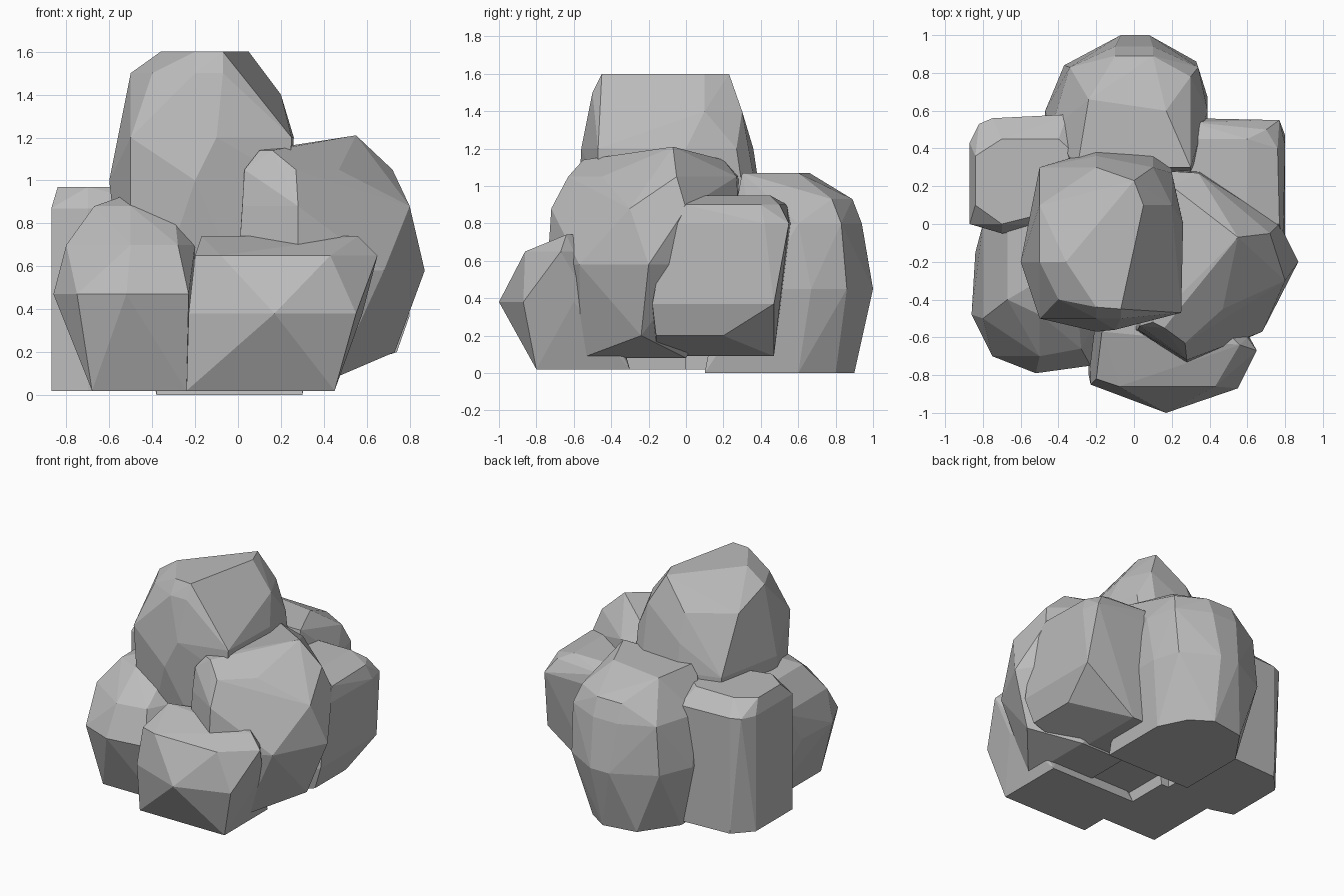
import bpy
import bmesh
import math

# Remove the default object
default_cube = bpy.data.objects.get("Cube")
if default_cube:
    bpy.data.objects.remove(default_cube, do_unlink=True)

# One plain stone colour
stone = bpy.data.materials.new("stone grey")
stone.use_nodes = True
stone_colour = (.5, .5, .5, 1)
stone.diffuse_color = stone_colour
shader = next(n for n in stone.node_tree.nodes if n.type == "BSDF_PRINCIPLED")
shader.inputs["Base Color"].default_value = stone_colour
shader.inputs["Roughness"].default_value = .9


def block(left, right, front, back):
    """Corners of a plain rectangular outline."""
    return [(x, y) for x in (left, right) for y in (front, back)]


def boulder(name, *levels):
    """Wrap a faceted convex rock around outlines stacked by height."""
    bm = bmesh.new()
    for height, outline in levels:
        for x, y in outline:
            bm.verts.new((x, y, height))

    # Convex skin, dropping every point that ends up inside it
    hull = bmesh.ops.convex_hull(bm, input=bm.verts[:], use_existing_faces=False)
    buried = {v for key in ("geom_interior", "geom_unused") for v in hull[key]
              if isinstance(v, bmesh.types.BMVert) and v.is_valid}
    bmesh.ops.delete(bm, geom=list(buried), context="VERTS")

    # Merge nearly level triangles into broad chiselled facets
    bmesh.ops.dissolve_limit(bm, angle_limit=math.radians(4),
                             verts=bm.verts[:], edges=bm.edges[:])
    bmesh.ops.recalc_face_normals(bm, faces=bm.faces[:])

    mesh = bpy.data.meshes.new(name)
    bm.to_mesh(mesh)
    bm.free()
    mesh.materials.append(stone)
    rock = bpy.data.objects.new(name, mesh)
    bpy.context.collection.objects.link(rock)


# Height of the shared underside of most rocks
underside = .02

# Tall rock rising through the middle of the pile, its crown sloping back
boulder("centre_boulder",
        (.1, block(-.5, .2, -.4, .3)),
        (1, [(-.6, -.2), (-.5, .3), (-.2, .39), (.1, .37), (.2, .3),
             (.26, 0), (.24, -.47), (-.2, -.57), (-.5, -.47)]),
        (1.2, [(-.56, -.2), (-.2, .36), (.2, .27), (.26, 0),
               (.25, -.47), (-.1, -.56), (-.5, -.5)]),
        (1.4, [(-.5, .1), (-.2, .3), (.1, .3), (.2, .1)]),
        (1.5, [(-.5, -.2), (-.4, -.4), (-.2, -.5), (-.07, -.5)]),
        (1.6, [(-.36, -.2), (-.2, -.44), (-.07, -.45), (.05, .1),
               (0, .23)]))

# Rounded rock at the back, the only one touching the ground
boulder("back_boulder",
        (0, block(-.38, .3, .1, .6) + [(.2, .8), (.05, .9), (-.2, .86)]),
        (.45, [(-.47, .3), (-.47, .6), (-.37, .84), (-.07, 1), (.08, 1),
               (.33, .86), (.39, .67), (.39, .4)]),
        (.8, [(-.44, .5), (-.34, .83), (-.1, .94), (.1, .94),
              (.34, .83), (.39, .6)]),
        (.93, [(-.25, .78), (-.1, .89), (.1, .89), (.3, .78)]),
        (1.07, [(-.3, .3), (-.24, .66), (.17, .6), (.3, .3)]))

# Steep, blocky rock on the back of the -x side
steep_plan = block(-.87, -.3, 0, .43) + [(-.75, .56), (-.35, .58), (-.7, -.05)]
boulder("back_right_boulder",
        (underside, steep_plan),
        (.87, steep_plan + [(-.82, .53)]),
        (.97, block(-.84, -.3, .1, .36) + [(-.7, .45), (-.4, .45), (-.7, 0)]))

# Domed rock on the front of the -x side
boulder("front_right_boulder",
        (underside, block(-.68, -.24, -.6, 0)),
        (.47, [(-.86, -.48), (-.75, -.7), (-.52, -.79), (-.23, -.75),
               (-.2, 0), (-.84, -.15)]),
        (.7, [(-.8, -.5), (-.5, -.7), (-.28, -.66), (-.2, -.5),
              (-.2, 0), (-.8, 0)]),
        (.88, block(-.67, -.3, -.4, 0) + [(-.5, -.48)]),
        (.94, block(-.5, -.4, -.3, 0)))

# Low rock with a pointed nose at the front
boulder("front_boulder",
        (underside, block(-.24, .45, -.8, -.3)),
        (.38, [(-.23, -.85), (.17, -1), (.55, -.87), (.58, -.6)]),
        (.65, [(-.2, -.82), (-.08, -.86), (.43, -.86), (.65, -.67),
               (.6, -.6)]),
        (.74, [(-.17, -.57), (.1, -.5), (.5, -.58), (.56, -.64)]))

# Large leaning rock on the front of the +x side
boulder("front_left_boulder",
        (.08, block(.1, .45, -.56, 0)),
        (.2, [(.73, -.24)]),
        (.58, [(.87, -.2), (.68, -.57), (.28, -.74), (0, -.56),
               (.7, .05), (.1, .28)]),
        (.88, [(.8, -.3), (.77, 0), (.28, -.72), (.02, -.56), (.35, .28)]),
        (1.05, [(.03, -.54), (.27, -.63), (.47, -.45), (.72, -.05),
                (.34, .27), (.18, .28)]),
        (1.14, [(.1, -.52), (.16, -.55), (.2, .2)]),
        (1.21, [(.55, -.07)]))

# Squared rock with an undercut base on the back of the +x side
boulder("back_left_boulder",
        (.09, block(.2, .4, -.16, .47)),
        (.2, [(.74, -.16), (.74, .2)]),
        (.37, [(.8, -.18), (.8, .47)]),
        (.8, [(.79, -.1), (.8, .42), (.77, .55), (.3, .56)]),
        (.9, [(.77, 0), (.76, .4), (.7, .5), (.3, .54)]),
        (.95, block(.2, .6, 0, .45)))
